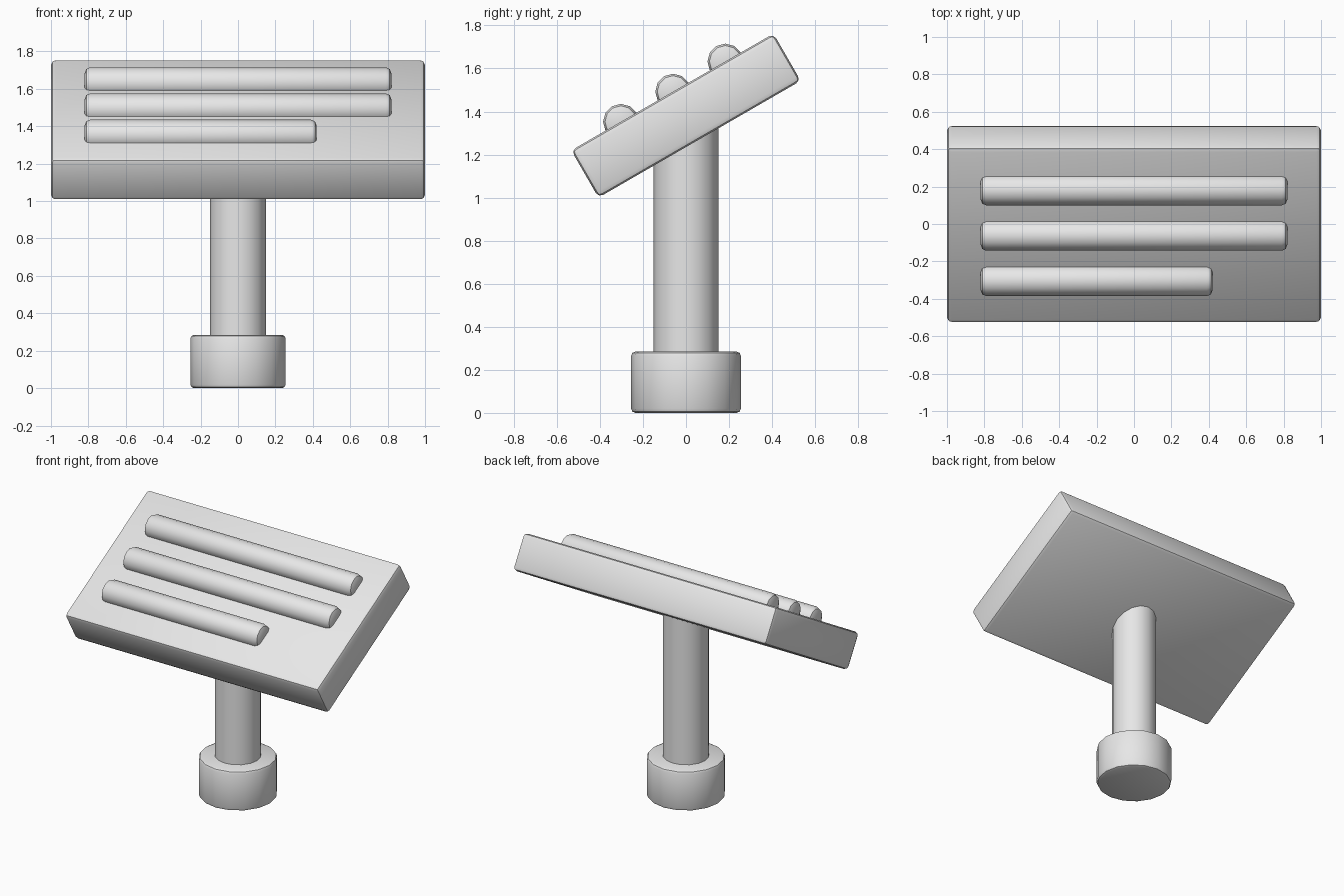
import bpy
import bmesh
from math import radians
from mathutils import Matrix, Vector

default_cube = bpy.data.objects.get("Cube")
if default_cube:
    bpy.data.objects.remove(default_cube, do_unlink=True)

grey = bpy.data.materials.new("light grey")
grey.use_nodes = True
grey.diffuse_color = (0.8, 0.8, 0.8, 1)
grey.node_tree.nodes["Principled BSDF"].inputs["Base Color"].default_value = (0.8, 0.8, 0.8, 1)


def finish(name, bm, matrix, bevel=0):
    """Round the hard edges, place the part and shade it smooth."""
    if bevel:
        hard = [e for e in bm.edges if e.calc_face_angle(0) > 1]
        bmesh.ops.bevel(bm, geom=hard, offset=bevel, segments=2,
                        profile=0.5, affect='EDGES')
    bm.transform(matrix)
    mesh = bpy.data.meshes.new(name)
    bm.to_mesh(mesh)
    bm.free()
    mesh.materials.append(grey)
    obj = bpy.data.objects.new(name, mesh)
    bpy.context.collection.objects.link(obj)
    bpy.ops.object.select_all(action='DESELECT')
    obj.select_set(True)
    bpy.context.view_layer.objects.active = obj
    bpy.ops.object.shade_smooth_by_angle(angle=radians(40))
    return obj


def cylinder(name, radius, length, sides, matrix, bevel=0):
    bm = bmesh.new()
    bmesh.ops.create_cone(bm, cap_ends=True, segments=sides,
                          radius1=radius, radius2=radius, depth=length)
    finish(name, bm, matrix, bevel)


# Upright stand
base_height = 0.285
post_top = 1.38
cylinder("base", 0.255, base_height, 16,
         Matrix.Translation((0, 0, base_height / 2)), 0.02)
cylinder("post", 0.15, post_top - 0.2, 16,
         Matrix.Translation((0, 0, (post_top + 0.2) / 2)))

# Sloping panel
tilt = Matrix.Translation((0, 0, 1.381)) @ Matrix.Rotation(radians(30), 4, 'X')
size = Vector((2, 1.085, 0.253))
bm = bmesh.new()
bmesh.ops.create_cube(bm, size=1)
bmesh.ops.scale(bm, vec=size, verts=bm.verts)
finish("panel", bm, tilt, 0.025)

# Raised bars lying half sunk in the panel, the lowest one shorter
rows = (("upper_bar", 0.284, 0.82), ("middle_bar", 0.004, 0.82), ("lower_bar", -0.276, 0.42))
for name, along, end in rows:
    start = -0.82
    place = Matrix.Translation(((start + end) / 2, along, size.z / 2))
    cylinder(name, 0.083, end - start, 12,
             tilt @ place @ Matrix.Rotation(radians(90), 4, 'Y'), 0.03)
